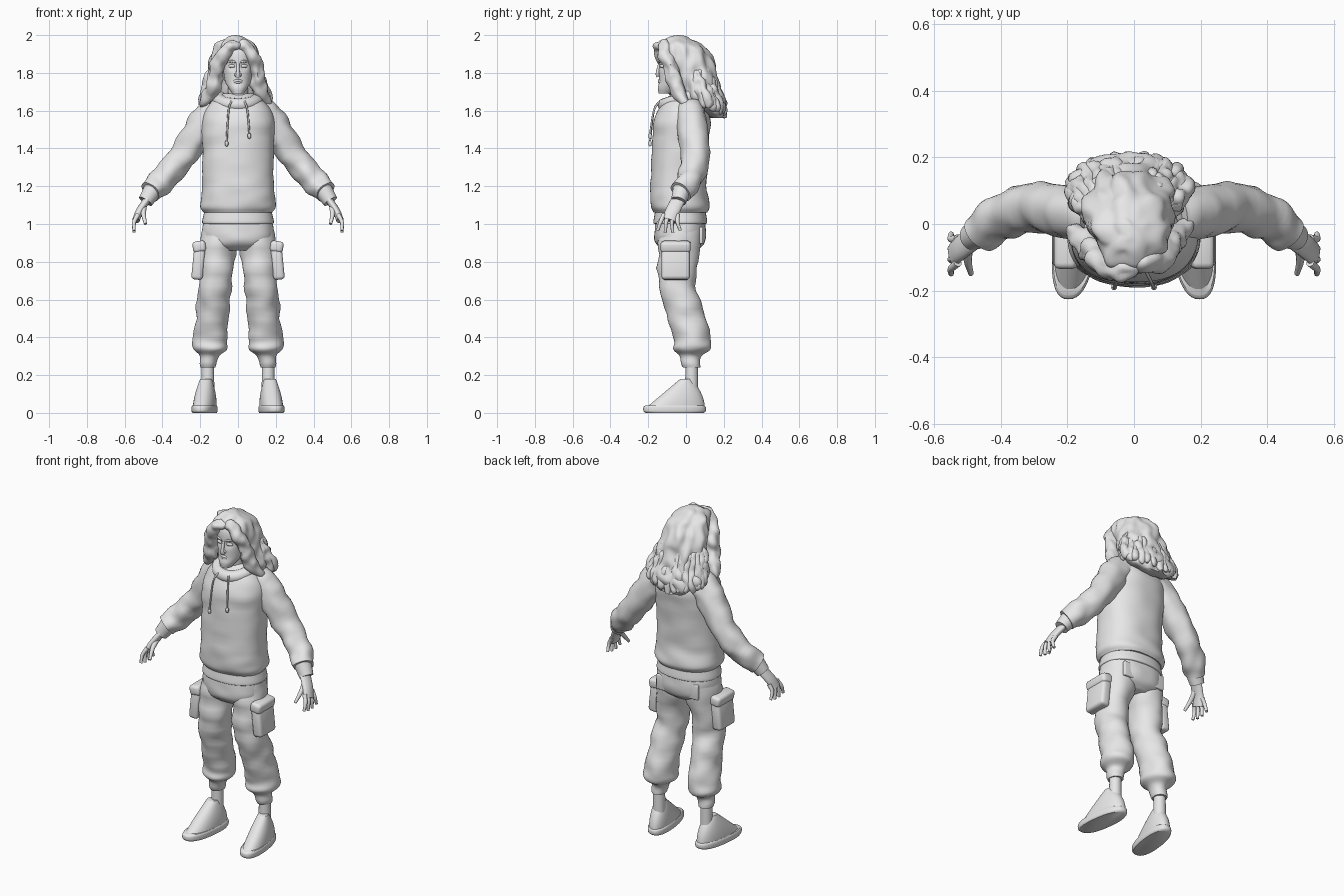
import bpy, bmesh, math, random
from mathutils import Vector, Matrix, noise

random.seed(4)
if "Cube" in bpy.data.objects:
    bpy.data.objects.remove(bpy.data.objects["Cube"], do_unlink=True)

shade = 0.8
grey = bpy.data.materials.new("plain_grey")
grey.use_nodes = True
grey.diffuse_color = (shade, shade, shade, 1)
principled = grey.node_tree.nodes["Principled BSDF"]
principled.inputs["Base Color"].default_value = grey.diffuse_color
parts = []


def finish(name, bm, mirror=False):
    """Turn a bmesh into a grey object, optionally mirrored across x."""
    bmesh.ops.recalc_face_normals(bm, faces=bm.faces)
    mesh = bpy.data.meshes.new(name)
    bm.to_mesh(mesh)
    bm.free()
    mesh.materials.append(grey)
    obj = bpy.data.objects.new(name, mesh)
    bpy.context.collection.objects.link(obj)
    if mirror:
        obj.modifiers.new("Mirror", "MIRROR").use_mirror_merge = False
    parts.append(obj)


def smooth_path(points, steps):
    """Catmull-Rom interpolation through sections."""
    path = [Vector(point) for point in points]
    before, after = path[0] * 2 - path[1], path[-1] * 2 - path[-2]
    path = [before, *path, after]
    result = []
    for a, b, c, d in zip(path, path[1:], path[2:], path[3:]):
        for step in range(steps):
            t = step / steps
            bend = a * 2 - b * 5 + c * 4 - d
            twist = b * 3 - a - c * 3 + d
            result.append(b + (c - a) * t / 2 + bend * t * t / 2 + twist * t ** 3 / 2)
    return result + [path[-2]]


def rounded(value, power):
    return math.copysign(abs(value) ** (2 / power), value)


def loft(name, sections, level=True, sides=32, power=2, steps=6, folds=0,
         grain=(12, 12, 18), tips=False, mirror=False, warp=None):
    """Skin oval sections (x, y, z, radius_a, radius_b); folds adds soft wrinkles."""
    path = smooth_path(sections, steps)
    centres = [section.to_3d() if len(section) == 3 else Vector(section[:3]) for section in path]
    last = len(path) - 1
    bm = bmesh.new()
    rings = []
    for i, section in enumerate(path):
        across, along = Vector((1, 0, 0)), Vector((0, 1, 0))
        if not level:
            tangent = (centres[min(i + 1, last)] - centres[max(i - 1, 0)]).normalized()
            across = tangent.cross(along).normalized()
            along = across.cross(tangent).normalized()
        taper = math.sqrt(max(1 - abs(2 * i / last - 1) ** 4, 0)) if tips else 1
        width = max(section[3] * taper, 0.001)
        depth = max(section[4] * taper, 0.001)
        ring = []
        for k in range(sides):
            angle = math.tau * k / sides
            arm = across * width * rounded(math.cos(angle), power)
            arm += along * depth * rounded(math.sin(angle), power)
            place = centres[i] + arm
            if folds:
                sample = Vector(p * g for p, g in zip(place, grain))
                place += arm.normalized() * folds * noise.noise(sample)
            ring.append(bm.verts.new(warp(place) if warp else place))
        rings.append(ring)
    for lower, upper in zip(rings, rings[1:]):
        for k in range(sides):
            following = (k + 1) % sides
            bm.faces.new((lower[k], lower[following], upper[following], upper[k]))
    bm.faces.new(rings[0])
    bm.faces.new(rings[-1])
    finish(name, bm, mirror)


def tube(name, points, start, end, depth=1, **options):
    """Tube along points whose radius runs evenly from start to end."""
    gain = (end - start) / (len(points) - 1)
    radii = [start + gain * i for i in range(len(points))]
    sections = [(*point, r, r * depth) for point, r in zip(points, radii)]
    loft(name, sections, level=False, **options)


def stack(name, levels, depth, depth_top=None, x=0, lean=0, **options):
    """Level sections (z, y, radius); depth is the front-to-back ratio."""
    low, high = levels[0][0], levels[-1][0]
    rise = (depth_top or depth) - depth
    sections = [(x + lean * z, y, z, r, r * (depth + rise * (z - low) / (high - low)))
                for z, y, r in levels]
    loft(name, sections, **options)


def padded_box(name, centre, size, tilt=0):
    """Mirrored pair of soft-edged boxes."""
    bm = bmesh.new()
    turn = Matrix.Rotation(tilt, 4, "Y")
    place = Matrix.Translation(centre) @ turn @ Matrix.Diagonal((*size, 1))
    bmesh.ops.create_cube(bm, size=1, matrix=place)
    bmesh.ops.bevel(bm, geom=bm.edges[:], offset=min(size) * 0.3, segments=3,
                    profile=0.5, affect="EDGES")
    finish(name, bm, mirror=True)


# Hooded top: body, collar, drawstrings, sleeves and cuffs
stack("hoodie_body", [(1.06, -.03, .18), (1.1, -.03, .2), (1.2, -.04, .19), (1.4, -.03, .19),
                      (1.55, -.02, .19), (1.65, -.01, .14), (1.69, -.01, .08)],
      depth=.78, sides=64, power=2.3, folds=.008, grain=(7, 7, 16))

bpy.ops.mesh.primitive_torus_add(major_radius=.1, minor_radius=.035, major_segments=40,
                                 minor_segments=16, location=(0, -.02, 1.66), rotation=(.3, 0, 0))
collar = bpy.context.object
collar.name = "hood_collar"
collar.data.materials.append(grey)
parts.append(collar)

for label, side, bottom in (("left", 1, 1.48), ("right", -1, 1.44)):
    knot = Vector((side * .06, -.19, bottom))
    top = Vector((side * .035, -.14, 1.65))
    bulge = Vector((side * .05, -.17, 1.6))
    tube(label + "_drawstring", [top, bulge, knot], .005, .005, sides=8)
    tube(label + "_drawstring_end", [knot, knot - Vector((0, 0, .03))], .01, .008,
         sides=10, tips=True)

tube("sleeves", [(.11, .02, 1.58), (.18, .03, 1.53), (.3, .05, 1.35), (.4, .02, 1.23),
                 (.46, -.03, 1.17)], .09, .06, folds=.014, grain=(14, 10, 16), mirror=True)
tube("sleeve_cuffs", [(.45, -.02, 1.18), (.49, -.04, 1.12)], .05, .04, mirror=True)

# Hands: palm, fingers and thumb
tube("palms", [(.48, -.04, 1.13), (.52, -.07, 1.07), (.54, -.09, 1.02)], .02, .02,
     depth=1.9, sides=20, mirror=True)
for i, finger in enumerate(("index", "middle", "ring", "little")):
    spread = i - 1.5
    root = (.53, -.08 + .024 * spread, 1.05)
    knuckle = (.55, -.09 + .03 * spread, 1.01)
    tip = (.55, -.09 + .04 * spread, .95 + .01 * abs(spread))
    tube(finger + "_fingers", [root, knuckle, tip], .013, .008, sides=12, mirror=True)
tube("thumbs", [(.5, -.07, 1.09), (.5, -.11, 1.05), (.49, -.15, 1)], .017, .008,
     sides=12, mirror=True)

# Cargo trousers
stack("trouser_hips", [(1.08, -.03, .17), (.97, -.03, .19), (.9, -.03, .18), (.86, -.03, .12)],
      depth=.72, sides=48, power=2.2, folds=.005)
stack("waistband", [(1, -.03, .18), (1.01, -.03, .19), (1.06, -.03, .18)],
      depth=.75, sides=48, power=2.2)
stack("trouser_legs", [(1, -.03, .09), (.9, -.03, .1), (.7, -.05, .09), (.55, -.01, .09),
                       (.4, .03, .09), (.34, .03, .09), (.3, .03, .05), (.24, .03, .04)],
      depth=1.1, x=.175, lean=-.08, sides=40, folds=.016, grain=(9, 9, 15), mirror=True)
padded_box("cargo_pockets", (.21, -.055, .79), (.06, .15, .17), tilt=-.1)
padded_box("cargo_flaps", (.205, -.055, .88), (.07, .16, .06), tilt=.15)
padded_box("back_pockets", (.09, .08, .94), (.1, .02, .09))


# Ankles and shoes, toes turned slightly outward
def splay(place):
    return Vector((place.x - .12 * place.y, place.y, place.z))


tube("ankles", [(.16, .03, .27), (.16, .03, .1)], .033, .035, sides=24, mirror=True)
upper = []
for i in range(9):
    t = i / 8
    front, back = -.22 + .19 * t, .1 - .07 * t * t
    upper.append((.17, (front + back) / 2, .02 + .16 * t, .06 - .03 * t * t, (back - front) / 2))
loft("shoe_uppers", upper, sides=40, power=2.2, mirror=True, warp=splay)
stack("shoe_soles", [(0, -.06, .06), (.01, -.06, .064), (.03, -.06, .064), (.04, -.06, .06)],
      depth=2.58, x=.17, sides=40, power=2.4, mirror=True, warp=splay)


# Head, with pressed-in eye sockets
def sockets(place):
    if place.y > -.05:
        return place
    offset = Vector((abs(place.x) - .032, place.z - 1.836)) / .02
    return place + Vector((0, .011 * math.exp(-offset.length_squared), 0))


tube("neck", [(0, -.01, 1.58), (0, -.04, 1.75)], .06, .05)
stack("head", [(1.69, -.11, .03), (1.72, -.09, .05), (1.76, -.06, .07), (1.85, -.05, .08),
               (1.92, -.04, .08), (1.97, -.04, .04)],
      depth=1.17, sides=64, power=2.1, steps=10, warp=sockets)
tube("nose", [(0, -.14, 1.85), (0, -.15, 1.8), (0, -.145, 1.78)], .007, .013, sides=16)
tube("nostrils", [(.01, -.14, 1.8), (.01, -.14, 1.78)], .008, .008, sides=12,
     tips=True, mirror=True)
tube("eyelids", [(.015, -.13, 1.833), (.032, -.13, 1.837), (.05, -.12, 1.833)], .009, .009,
     sides=12, tips=True, mirror=True)
tube("brows", [(.01, -.14, 1.855), (.033, -.137, 1.862), (.055, -.12, 1.857)], .006, .005,
     sides=10, tips=True, mirror=True)
for lip, height in (("upper_lip", 1.76), ("lower_lip", 1.75)):
    tube(lip, [(-.025, -.134, 1.755), (0, -.142, height), (.025, -.134, 1.755)], .007, .007,
         sides=10, tips=True)

# Long wavy hair: main mass, curtains beside the face, loose locks behind
stack("hair_mass", [(1.56, .17, .08), (1.6, .14, .15), (1.65, .11, .18), (1.72, .07, .16),
                    (1.8, .05, .14), (1.88, .01, .13), (1.95, -.03, .1), (1.99, -.04, .04),
                    (2, -.04, .01)],
      depth=.4, depth_top=1.15, x=-.015, sides=72, steps=8, folds=.026, grain=(20, 20, 11))
wave = dict(folds=.016, grain=(26, 26, 20), sides=20, steps=8, tips=True)
curtain = [(-.02, -.13, 1.95), (.04, -.14, 1.94), (.09, -.12, 1.88), (.12, -.09, 1.8),
           (.13, -.07, 1.72), (.2, -.01, 1.62)]
for label, reach, back in (("right", -1, 0), ("left", .85, .02)):
    path = [(x * reach, y + back, z) for x, y, z in curtain]
    tube(label + "_curtain", path, .03, .045, **wave)
count = 15
for i in range(count):
    angle = math.pi * i / (count - 1)
    side, rear = math.cos(angle), math.sin(angle)
    lock = []
    for t in (0, .3, .6, 1):
        jitter = random.uniform(-.01, .01)
        lock.append((side * (.12 + .06 * t) - .015 + jitter,
                     .04 + .06 * t + rear * (.075 + .035 * t),
                     1.82 - t * (.2 + .05 * rear) + jitter))
    tube("back_lock_" + str(i + 1), lock, .025, .03, **wave)

# Smooth shading with crisp edges kept
bpy.ops.object.select_all(action="DESELECT")
for obj in parts:
    obj.select_set(True)
bpy.context.view_layer.objects.active = parts[0]
bpy.ops.object.shade_smooth_by_angle(angle=math.radians(50))
